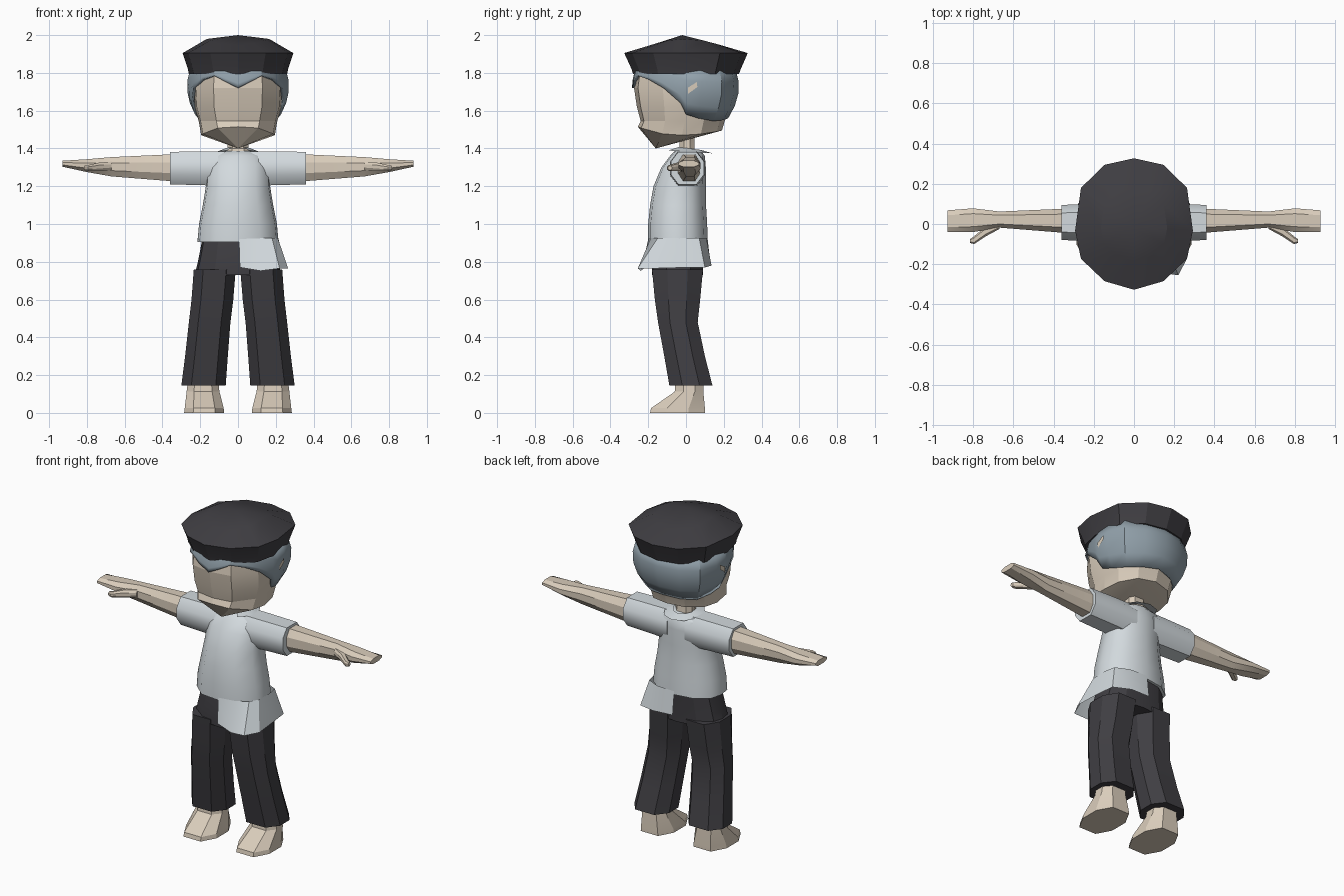
import bpy, bmesh, math
from mathutils import Vector

if "Cube" in bpy.data.objects:
    bpy.data.objects.remove(bpy.data.objects["Cube"], do_unlink=True)


def material(name, rgb):
    m = bpy.data.materials.new(name)
    m.use_nodes = True
    colour = (*rgb, 1)
    m.diffuse_color = colour
    bsdf = m.node_tree.nodes["Principled BSDF"]
    bsdf.inputs["Base Color"].default_value = colour
    bsdf.inputs["Roughness"].default_value = 0.8
    return m


SKIN = material("warm skin", (0.70, 0.61, 0.50))
SHIRT = material("pale shirt grey", (0.65, 0.70, 0.73))
HAIR = material("blue grey hair", (0.29, 0.36, 0.41))
DARK = material("charcoal cloth", (0.05, 0.048, 0.055))


def sym(half):
    """Close a half outline (front to back, x >= 0) by mirroring it."""
    return half + [(-p[0], *p[1:]) for p in reversed(half) if p[0] > 0]


ROUND = sym([(0, -1), (.55, -.92), (.95, -.42), (1, .05), (.92, .5), (.55, .88), (0, 1)])
CAP = sym([(0, -1), (.5, -.87), (.9, -.53), (1, -.1), (.9, .55), (.5, .9), (0, 1)])
OCT = sym([(.55, -1), (1, -.4), (1, .4), (.55, 1)])


def section(outline, a0, a1, b0, b1, h, along_x=False):
    """Fit an outline into a box at height h (a number or a rule of u, v)."""
    ring = []
    for u, v in outline:
        a = (a0 + a1) / 2 + u * (a1 - a0) / 2
        b = (b0 + b1) / 2 + v * (b1 - b0) / 2
        c = h(u, v) if callable(h) else h
        ring.append(Vector((c, a, b) if along_x else (a, b, c)))
    return ring


def loft(name, rings, mat, closed=True, caps=True, mirror=False, angle=25):
    """Skin a list of rings into one object."""
    bm = bmesh.new()
    rows = [[bm.verts.new(p) for p in ring] for ring in rings]
    n = len(rows[0])
    for low, high in zip(rows, rows[1:]):
        for i in range(n if closed else n - 1):
            j = (i + 1) % n
            bm.faces.new((low[i], low[j], high[j], high[i]))
    if closed and caps:
        for row in (rows[0], rows[-1]):
            if (row[0].co - row[n // 2].co).length > 1e-4:
                bm.faces.new(row)
    bmesh.ops.remove_doubles(bm, verts=bm.verts[:], dist=1e-5)
    bmesh.ops.recalc_face_normals(bm, faces=bm.faces[:])
    mesh = bpy.data.meshes.new(name)
    bm.to_mesh(mesh)
    bm.free()
    mesh.materials.append(mat)
    ob = bpy.data.objects.new(name, mesh)
    bpy.context.collection.objects.link(ob)
    for other in bpy.context.selected_objects:
        other.select_set(False)
    ob.select_set(True)
    bpy.context.view_layer.objects.active = ob
    bpy.ops.object.shade_smooth_by_angle(angle=math.radians(angle))
    if mirror:
        ob.modifiers.new("mirror", "MIRROR")
    return ob


def stack(name, outline, boxes, mat, along_x=False, **kw):
    return loft(name, [section(outline, *b, along_x) for b in boxes], mat, **kw)


# Head with pointed chin
stack("head", ROUND, [
    (0, 0, -.16, -.16, 1.4),
    (-.195, .195, -.255, .19, lambda u, v: 1.47 + v * v * (.045 if v < 0 else .025)),
    (-.208, .208, -.24, .205, 1.545),
    (-.23, .23, -.26, .24, 1.62),
    (-.235, .235, -.275, .25, 1.72),
    (-.23, .23, -.265, .25, 1.8)], SKIN, angle=15)
stack("neck", OCT, [
    (-.06, .06, -.075, .05, 1.365),
    (-.055, .055, -.035, .045, 1.4),
    (-.055, .055, -.035, .045, 1.47)], SKIN)

# Hair shell: each column is x, y and the height of its lower edge
columns = sym([(0, -.285, 1.72), (.07, -.28, 1.755), (.13, -.264, 1.785),
               (.19, -.2, 1.765), (.237, -.12, 1.72), (.262, -.03, 1.64),
               (.27, 0, 1.58), (.265, .08, 1.56), (.23, .19, 1.545),
               (.13, .255, 1.55), (0, .28, 1.56)])
hair_rows = []
for step in range(5):
    row = []
    for x, y, hem in columns:
        z = hem + (1.82 - hem) * step / 4
        s = 1 - (7 if z < 1.73 else 8) * (z - 1.73) ** 2
        row.append(Vector((x * s, y * s, z)))
    hair_rows.append(row)
hair = loft("hair", hair_rows, HAIR, caps=False)
solid = hair.modifiers.new("thickness", "SOLIDIFY")
solid.thickness = 0.015
solid.offset = -1

# Small skin patch on each side of the hair
loft("ear_patch", [[Vector((.272, .012, 1.69)), Vector((.272, .06, 1.725))],
                   [Vector((.273, .01, 1.722)), Vector((.272, .058, 1.752))]],
     SKIN, closed=False, mirror=True)

# Flat cap with flared band and shallow crown
stack("cap", CAP, [
    (-.26, .26, -.28, .28, 1.793),
    (-.265, .265, -.288, .29, 1.82),
    (-.293, .293, -.327, .327, 1.905),
    (-.165, .165, -.185, .18, lambda u, v: 1.98 - .033 * v * v),
    (0, 0, -.02, -.02, 2)], DARK, angle=20)

# Shirt body, sleeves, collar and loose tail
stack("shirt_body", ROUND, [
    (-.215, .215, -.2, .115, .905),
    (-.206, .206, -.2, .112, 1),
    (-.186, .186, -.19, .106, 1.1),
    (-.17, .17, -.172, .105, 1.2),
    (-.168, .168, -.13, .105, 1.3),
    (-.155, .155, -.085, .1, 1.36),
    (-.08, .08, -.06, .08, 1.386)], SHIRT, angle=45)
stack("sleeve", OCT, [
    (-.085, .1, 1.2, 1.384, .06),
    (-.085, .1, 1.205, 1.384, .17),
    (-.08, .095, 1.21, 1.382, .36)], SHIRT, along_x=True, mirror=True, angle=50)


def collar_ring(rx, ry, drop):
    ring = []
    for i in range(9):
        t = math.radians(30 + 300 * i / 8)
        ring.append(Vector((rx * math.sin(t), .015 - ry * math.cos(t),
                            1.4 - drop + .008 * math.cos(t))))
    return ring


loft("collar", [collar_ring(.065, .065, 0), collar_ring(.115, .125, .018)],
     SHIRT, closed=False)

tail_top = [(.005, -.198), (.12, -.187), (.18, -.15), (.211, -.1),
            (.213, 0), (.2, .07), (.12, .108), (0, .114)]
tail_hem = [(.01, -.215, .77), (.12, -.24, .752), (.22, -.255, .765),
            (.265, -.17, .765), (.252, 0, .77), (.24, .1, .77),
            (.13, .135, .78), (0, .13, .785)]
loft("shirt_tail", [[Vector((x, y, .925)) for x, y in tail_top],
                    [Vector(p) for p in tail_hem]], SHIRT, closed=False)

# Trousers
stack("trouser_hips", ROUND, [
    (-.19, .19, -.165, .1, .915),
    (-.212, .212, -.182, .092, .8),
    (-.23, .23, -.18, .09, .73)], DARK)
stack("trouser_leg", OCT, [
    (.012, .234, -.18, .09, .76),
    (.025, .246, -.165, .075, .6),
    (.04, .26, -.148, .062, .48),
    (.054, .28, -.115, .1, .3),
    (.065, .3, -.088, .14, .145)], DARK, mirror=True)

# Bare feet
stack("foot", OCT, [
    (.073, .285, -.19, .1, 0),
    (.076, .282, -.185, .1, .025),
    (.098, .272, -.06, .092, .112),
    (.105, .265, -.055, .092, .17)], SKIN, mirror=True)

# Arms with flat hands and thumbs
stack("arm", OCT, [
    (-.042, .075, 1.228, 1.368, .3),
    (-.042, .075, 1.228, 1.368, .37),
    (-.018, .062, 1.252, 1.354, .67),
    (-.04, .078, 1.275, 1.343, .8),
    (-.04, .068, 1.303, 1.335, .928)], SKIN, along_x=True, mirror=True)
stack("thumb", OCT, [
    (-.025, .01, 1.285, 1.33, .67),
    (-.06, -.01, 1.28, 1.325, .735),
    (-.1, -.06, 1.28, 1.312, .795),
    (-.095, -.075, 1.285, 1.308, .815)], SKIN, along_x=True, mirror=True)
